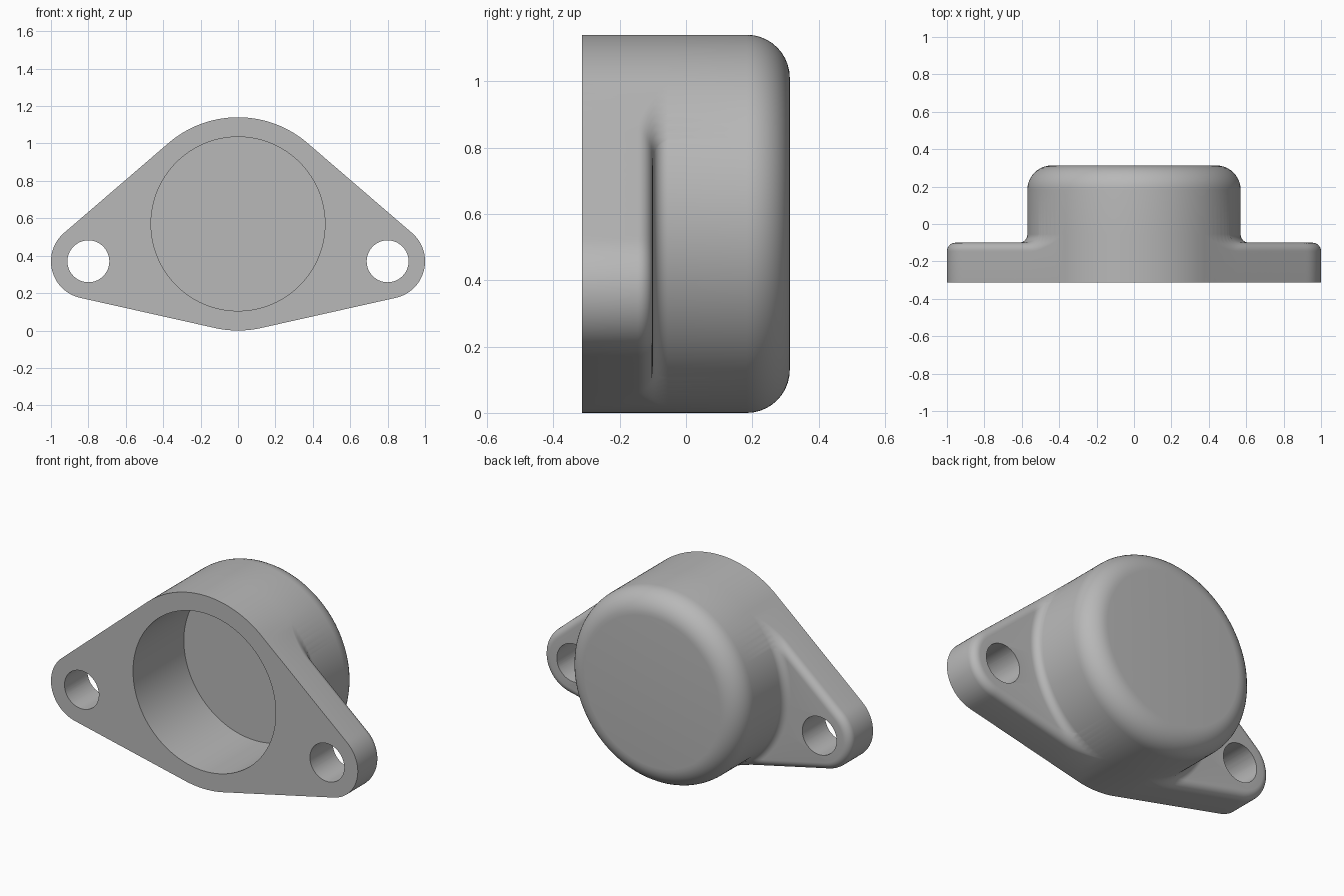
import bpy, bmesh
from math import sin, cos, pi, sqrt, tau
from mathutils import Matrix, Vector

cube = bpy.data.objects.get("Cube")
if cube:
    bpy.data.objects.remove(cube, do_unlink=True)

# Main dimensions
FRONT, BACK = -0.313, 0.313
FLANGE_BACK = -0.1
BOSS_R, BOSS_Z = 0.57, 0.57
BORE_R, BORE_FLOOR = 0.465, 0.16
EAR_X, EAR_DROP, EAR_R = 0.8, -0.2, 0.2
HOLE_R = 0.112
EDGE, FILLET, CAP = 0.045, 0.045, 0.13
STEPS = 480

metal = bpy.data.materials.new("plain grey")
metal.use_nodes = True
grey = (0.48, 0.48, 0.48, 1)
metal.diffuse_color = grey
metal.node_tree.nodes["Principled BSDF"].inputs["Base Color"].default_value = grey


def outline_radius(angle, inset):
    """Distance from the boss axis to the flange outline, moved inwards by inset."""
    ux, uz = cos(angle), sin(angle)
    side = 1 if ux >= 0 else -1
    best = BOSS_R - inset
    for i in range(81):
        t = i / 80
        cx, cz = side * EAR_X * t, EAR_DROP * t
        r = BOSS_R + (EAR_R - BOSS_R) * t - inset
        along = cx * ux + cz * uz
        inside = along * along - cx * cx - cz * cz + r * r
        if inside >= 0:
            best = max(best, along + sqrt(inside))
    return max(best, BOSS_R)


def blend(radius, height):
    """Raise the flange surface into the concave fillet next to the boss."""
    gap = min(max((radius - BOSS_R) / FILLET, 0), 1)
    weight = 1 - sqrt(1 - (1 - gap) ** 2)
    return height + (FLANGE_BACK + FILLET - height) * weight


def section(angle):
    """Radius and depth pairs from the bore floor around to the closed back."""
    outer = outline_radius(angle, 0)
    pts = [(BORE_R, BORE_FLOOR), (BORE_R, FRONT), (outer, FRONT)]
    # rounded flange edge
    for k in range(8):
        a = k / 7 * pi / 2
        r = outline_radius(angle, EDGE * (1 - cos(a)))
        pts.append((r, blend(r, FLANGE_BACK - EDGE * (1 - sin(a)))))
    # fillet up to the boss wall
    limit, height = pts[-1]
    for k in range(8):
        s = FILLET * (1 - sin(k / 7 * pi / 2))
        r = min(BOSS_R + s, limit)
        pts.append((r, blend(r, FLANGE_BACK)))
    # boss wall and rounded back edge
    for k in range(11):
        a = k / 10 * pi / 2
        pts.append((BOSS_R - CAP * (1 - cos(a)), BACK - CAP * (1 - sin(a))))
    return pts


def make_object(name, bm):
    bmesh.ops.recalc_face_normals(bm, faces=bm.faces)
    mesh = bpy.data.meshes.new(name)
    bm.to_mesh(mesh)
    bm.free()
    mesh.materials.append(metal)
    obj = bpy.data.objects.new(name, mesh)
    bpy.context.collection.objects.link(obj)
    return obj


# Housing: one section swept round the boss axis
bm = bmesh.new()
columns = []
for i in range(STEPS):
    a = tau * i / STEPS
    columns.append([bm.verts.new((r * cos(a), y, BOSS_Z + r * sin(a)))
                    for r, y in section(a)])
for i, col in enumerate(columns):
    nxt = columns[(i + 1) % STEPS]
    for j in range(len(col) - 1):
        bm.faces.new((col[j], col[j + 1], nxt[j + 1], nxt[j]))
bm.faces.new([c[0] for c in columns])
bm.faces.new([c[-1] for c in columns])
bmesh.ops.remove_doubles(bm, verts=bm.verts, dist=0.00005)
housing = make_object("flanged_housing", bm)

# Bolt holes through both ears
bm = bmesh.new()
for side in (-1, 1):
    place = Matrix.Translation(Vector((side * EAR_X, -0.2, BOSS_Z + EAR_DROP)))
    bmesh.ops.create_cone(bm, cap_ends=True, segments=64, radius1=HOLE_R, radius2=HOLE_R,
                          depth=0.5, matrix=place @ Matrix.Rotation(pi / 2, 4, "X"))
cutter = make_object("bolt_hole_cutter", bm)
cutter.hide_render = True

cut = housing.modifiers.new("bolt_holes", "BOOLEAN")
cut.operation = "DIFFERENCE"
cut.solver = "EXACT"
cut.object = cutter

bpy.ops.object.select_all(action="DESELECT")
bpy.context.view_layer.objects.active = housing
housing.select_set(True)
bpy.ops.object.modifier_apply(modifier=cut.name)
bpy.data.objects.remove(cutter, do_unlink=True)
bpy.ops.object.shade_smooth_by_angle(angle=pi / 6)
